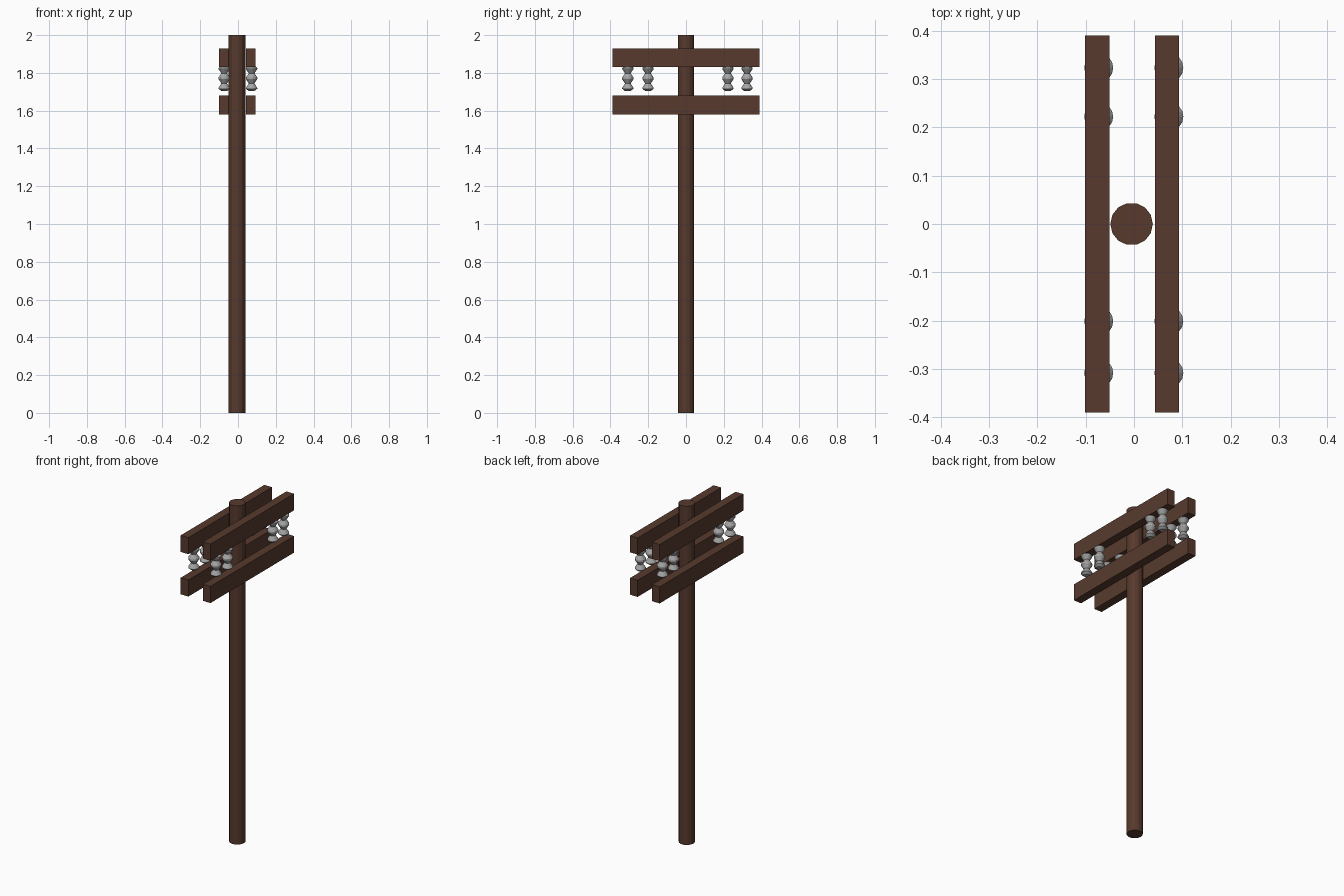
import bpy, bmesh, math

if "Cube" in bpy.data.objects:
    bpy.data.objects.remove(bpy.data.objects["Cube"])


def material(name, rgb):
    m = bpy.data.materials.new(name)
    m.diffuse_color = (*rgb, 1)
    m.use_nodes = True
    m.node_tree.nodes["Principled BSDF"].inputs["Base Color"].default_value = m.diffuse_color
    return m


wood = material("dark brown wood", (0.095, 0.042, 0.026))
ceramic = material("grey ceramic", (0.38, 0.38, 0.38))


def finish(name, bm, mat, loc=(0, 0, 0)):
    bmesh.ops.recalc_face_normals(bm, faces=bm.faces)
    mesh = bpy.data.meshes.new(name)
    bm.to_mesh(mesh)
    bm.free()
    mesh.materials.append(mat)
    ob = bpy.data.objects.new(name, mesh)
    ob.location = loc
    bpy.context.collection.objects.link(ob)
    return ob


def lathe(name, profile, sides, mat, loc):
    """Closed solid of revolution from (radius, z) pairs."""
    bm = bmesh.new()
    rings = [[bm.verts.new((r * math.cos(2 * math.pi * i / sides),
                            r * math.sin(2 * math.pi * i / sides), z))
              for i in range(sides)] for r, z in profile]
    for a, b in zip(rings, rings[1:]):
        for i in range(sides):
            j = (i + 1) % sides
            bm.faces.new((a[i], a[j], b[j], b[i]))
    bm.faces.new(rings[0])
    bm.faces.new(rings[-1])
    return finish(name, bm, mat, loc)


def beam(name, size, loc):
    bm = bmesh.new()
    bmesh.ops.create_cube(bm, size=1)
    bmesh.ops.scale(bm, vec=size, verts=bm.verts)
    return finish(name, bm, wood, loc)


# Pole
lathe("pole", [(0.044, 0), (0.044, 2)], 14, wood, (-0.005, 0, 0))

# Two pairs of crossarms
for side, x in (("left", -0.076), ("right", 0.068)):
    for level, z in (("lower", 1.63), ("upper", 1.88)):
        beam(f"{level}_crossarm_{side}", (0.05, 0.78, 0.098), (x, 0, z))

# Ribbed insulators hanging under the upper crossarms
ribs = [(0.016, 1.705), (0.030, 1.716), (0.030, 1.721), (0.015, 1.744),
        (0.030, 1.767), (0.030, 1.776), (0.015, 1.798),
        (0.030, 1.820), (0.030, 1.826), (0.020, 1.836)]
for side, x in (("left", -0.073), ("right", 0.072)):
    for n, y in enumerate((-0.308, -0.201, 0.222, 0.323)):
        lathe(f"insulator_{side}_{n + 1}", ribs, 16, ceramic, (x, y, 0))
